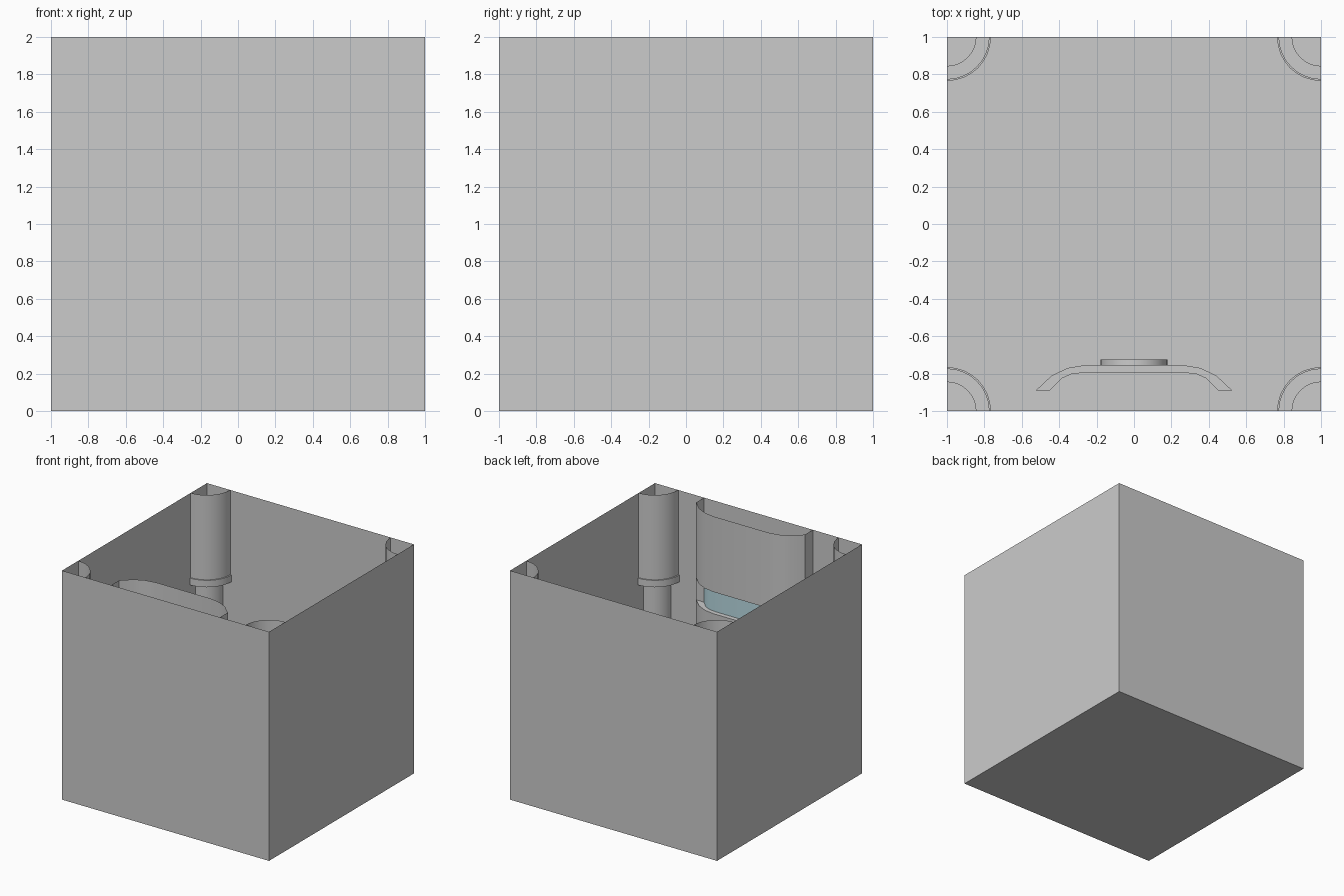
import bpy, bmesh, math

if "Cube" in bpy.data.objects:
    bpy.data.objects.remove(bpy.data.objects["Cube"])


def make(name, build, smooth=True):
    """Create an object from a bmesh-filling function."""
    bm = bmesh.new()
    build(bm)
    bmesh.ops.remove_doubles(bm, verts=bm.verts, dist=1e-5)
    bmesh.ops.recalc_face_normals(bm, faces=bm.faces)
    me = bpy.data.meshes.new(name)
    bm.to_mesh(me)
    bm.free()
    ob = bpy.data.objects.new(name, me)
    bpy.context.collection.objects.link(ob)
    if smooth:
        bpy.ops.object.select_all(action='DESELECT')
        ob.select_set(True)
        bpy.context.view_layer.objects.active = ob
        bpy.ops.object.shade_smooth_by_angle(angle=math.radians(35))
    return ob


def bridge(bm, a, b):
    """Quad strip between two point rows."""
    va, vb = [bm.verts.new(p) for p in a], [bm.verts.new(p) for p in b]
    for i in range(len(va) - 1):
        bm.faces.new((va[i], va[i + 1], vb[i + 1], vb[i]))


def at(profile, z):
    return [(x, y, z) for x, y in profile]


def mirrored(half):
    return half + [(-x, y) for x, y in reversed(half)]


# Room shell: four walls and floor, open top
def room(bm):
    bmesh.ops.create_cube(bm, size=2)
    bmesh.ops.translate(bm, verts=bm.verts, vec=(0, 0, 1))
    bm.normal_update()
    bmesh.ops.delete(bm, geom=[f for f in bm.faces if f.normal.z > 0.5], context='FACES')


make("room_walls_and_floor", room, False)

# Quarter-round corner columns with collars and a narrow middle
COLUMN = [(.225, 2), (.225, 1.26), (.235, 1.26), (.235, 1.2), (.155, 1.2),
          (.155, .8), (.235, .8), (.235, .74), (.225, .74), (.225, 0)]


def column(bm):
    def arc(r, z):
        return [(-1 + r * math.cos(i * math.pi / 16), -1 + r * math.sin(i * math.pi / 16), z)
                for i in range(9)]
    for p, q in zip(COLUMN, COLUMN[1:]):
        bridge(bm, arc(*p), arc(*q))


columns = make("corner_columns", column)
mod = columns.modifiers.new("four_corners", 'MIRROR')
mod.use_axis = (True, True, False)
mod.use_mirror_merge = False
mod.mirror_object = None

# Bay on the front wall, with a recessed window band
OUTER = mirrored([(.525, -.89), (.44, -.81), (.355, -.77), (.265, -.755)])
INNER = mirrored([(.45, -.89), (.385, -.825), (.335, -.803), (.27, -.795)])
SILL, HEAD = 1.15, 1.34


def bay(bm):
    full = [(.525, -1)] + OUTER + [(-.525, -1)]
    bridge(bm, at(full, 0), at(full, SILL))
    bridge(bm, at(full, HEAD), at(full, 2))
    for z in (SILL, HEAD):
        bridge(bm, at(OUTER, z), at(INNER, z))
    for s in (1, -1):
        cheek = [(.525 * s, -1), (.525 * s, -.89), (.45 * s, -.89)]
        bridge(bm, at(cheek, SILL), at(cheek, HEAD))


make("wall_bay", bay)

# Tinted window
glass = make("window_glass", lambda bm: bridge(bm, at(INNER, SILL), at(INNER, HEAD)))
mat = bpy.data.materials.new("tinted_glass")
mat.diffuse_color = (0.5, 0.72, 0.78, 1)
mat.use_nodes = True
mat.node_tree.nodes["Principled BSDF"].inputs["Base Color"].default_value = mat.diffuse_color
glass.data.materials.append(mat)


# Round plate on the bay front
def plate(bm):
    bmesh.ops.create_cone(bm, cap_ends=True, segments=32, radius1=.18, radius2=.18, depth=.03)


disc = make("round_plate", plate)
disc.rotation_euler = (math.pi / 2, 0, 0)
disc.location = (0, -.74, .75)
